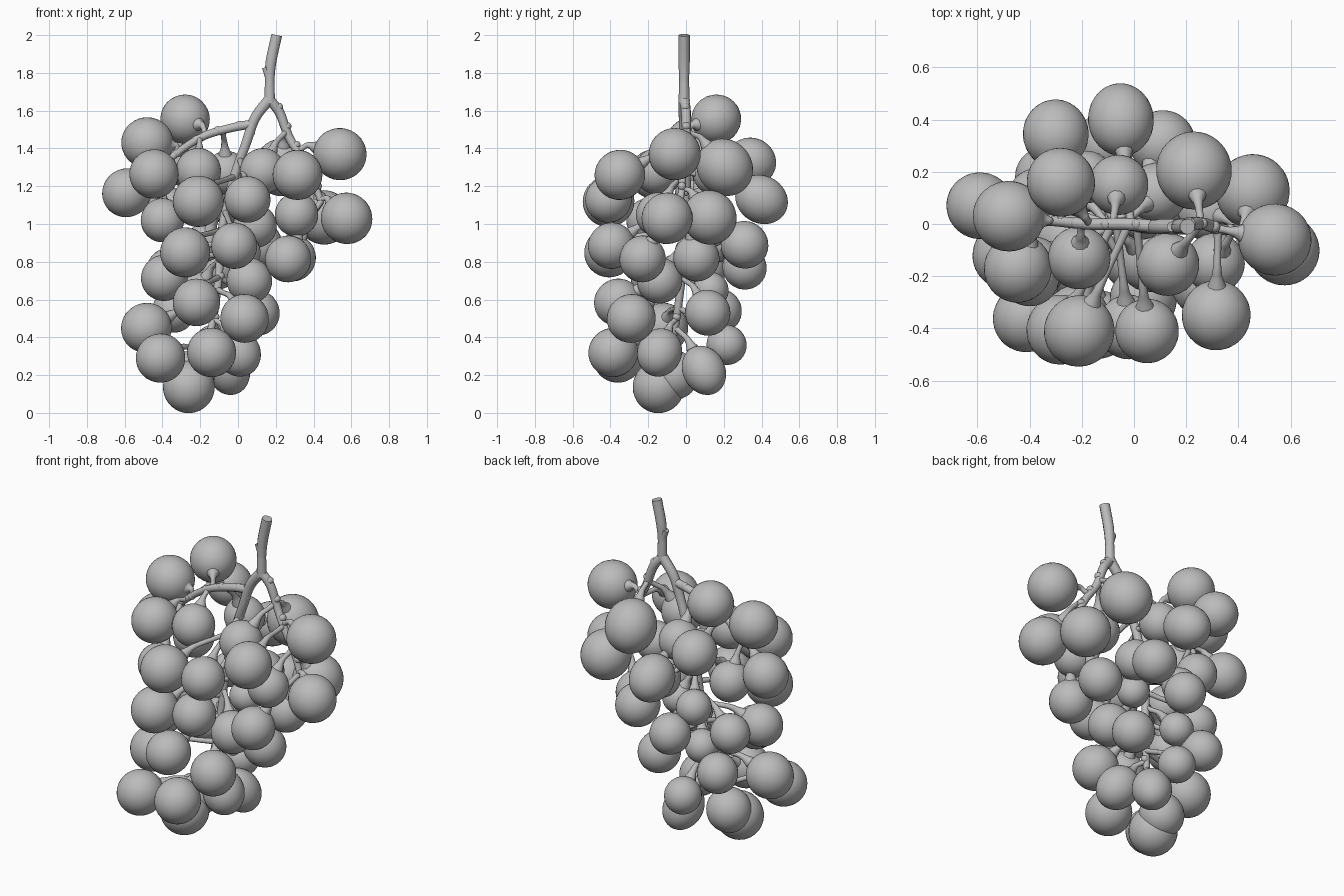
import bpy
import bmesh
from mathutils import Vector

old = bpy.data.objects.get("Cube")
if old:
    bpy.data.objects.remove(old, do_unlink=True)

grey = bpy.data.materials.new("matte grey")
grey.use_nodes = True
colour = (0.5, 0.5, 0.5, 1)
grey.diffuse_color = colour
grey.node_tree.nodes["Principled BSDF"].inputs["Base Color"].default_value = colour


def link(name, data):
    obj = bpy.data.objects.new(name, data)
    bpy.context.collection.objects.link(obj)
    return obj


def smooth_path(points, steps=8):
    """Catmull-Rom samples through the given points."""
    pts = [Vector(p) for p in points]
    pts = [2 * pts[0] - pts[1]] + pts + [2 * pts[-1] - pts[-2]]
    out = []
    for a, b, c, d in zip(pts, pts[1:], pts[2:], pts[3:]):
        for i in range(steps):
            t = i / steps
            out.append(0.5 * (2 * b + (c - a) * t + (2 * a - 5 * b + 4 * c - d) * t ** 2
                              + (3 * b - a - 3 * c + d) * t ** 3))
    return out + [pts[-2]]


def tube(name, path, radii):
    """Capped round tube whose radius is interpolated along the path."""
    curve = bpy.data.curves.new(name, "CURVE")
    curve.dimensions = "3D"
    curve.bevel_depth = 1
    curve.bevel_resolution = 3
    curve.use_fill_caps = True
    spline = curve.splines.new("POLY")
    spline.points.add(len(path) - 1)
    for i, p in enumerate(path):
        k = i / (len(path) - 1) * (len(radii) - 1)
        j = min(int(k), len(radii) - 2)
        spline.points[i].co = (*p, 1)
        spline.points[i].radius = radii[j] + (radii[j + 1] - radii[j]) * (k - j)
    temp = link(name, curve)
    graph = bpy.context.evaluated_depsgraph_get()
    mesh = bpy.data.meshes.new_from_object(temp.evaluated_get(graph))
    bpy.data.objects.remove(temp)
    mesh.materials.clear()
    mesh.materials.append(grey)
    for poly in mesh.polygons:
        poly.use_smooth = len(poly.vertices) < 5
    return link(name, mesh)


# Shared smooth sphere for berries and knuckles
ball = bpy.data.meshes.new("ball")
bm = bmesh.new()
bmesh.ops.create_uvsphere(bm, u_segments=32, v_segments=20, radius=1)
for f in bm.faces:
    f.smooth = True
bm.to_mesh(ball)
bm.free()
ball.materials.append(grey)


def add_ball(name, centre, scale, axis=Vector((0, 0, 1))):
    obj = link(name, ball)
    obj.location = centre
    obj.scale = scale
    obj.rotation_euler = axis.to_track_quat("Z", "Y").to_euler()


# Woody stalk and its three branches
stalk = smooth_path([(.205, -.01, 2), (.175, -.01, 1.86), (.168, -.01, 1.76), (.168, -.01, 1.64)])
centre = smooth_path([(.165, -.01, 1.66), (.09, -.01, 1.56), (.04, -.01, 1.42), (-.02, 0, 1.25),
                      (-.08, 0, 1), (-.1, -.02, .75), (-.13, -.05, .5), (-.18, -.08, .33)])
left_wing = smooth_path([(.08, -.01, 1.53), (-.03, 0, 1.51), (-.17, 0, 1.47),
                         (-.29, .01, 1.4), (-.4, .02, 1.31)])
right_wing = smooth_path([(.165, -.01, 1.66), (.22, 0, 1.59), (.27, 0, 1.46),
                          (.33, -.02, 1.36), (.4, -.02, 1.22), (.44, -.03, 1.12)])
tube("main_stalk", stalk, [.03, .03, .026, .03])
tube("centre_branch", centre, [.03, .027, .024, .022, .018])
tube("left_branch", left_wing, [.025, .022, .018])
tube("right_branch", right_wing, [.028, .023, .018])
tube("stalk_spur", [Vector((.17, -.01, 1.76)), Vector((.145, -.01, 1.83))], [.022, .02])
for path in (centre, left_wing, right_wing):
    for i in range(6, len(path) - 4, 7):
        add_ball("branch_knuckle", path[i] + Vector((.01, 0, .008)), [.022] * 3)

# Berries by branch: x, y, z, radius and, for oval ones, stretch along the stem
left_berries = [
    (-.28, .16, 1.555, .13), (-.48, .03, 1.43, .135), (-.445, -.17, 1.265, .13),
    (-.59, .07, 1.165, .128), (-.21, -.13, 1.28, .12), (-.06, .15, 1.27, .115),
    (-.3, .345, 1.33, .126, 1.06), (-.37, .1, 1.08, .115), (-.4, -.2, 1.02, .115),
]
right_berries = [
    (.54, -.06, 1.37, .138), (.575, -.1, 1.03, .135), (.315, -.35, 1.26, .132),
    (.13, -.155, 1.28, .12), (.31, -.15, 1.05, .115), (.455, .125, 1.035, .142),
    (.23, .205, 1.3, .145, 1.08), (.29, .055, .82, .122), (.265, -.23, .815, .122),
]
upper_berries = [
    (.05, -.41, 1.13, .122), (-.21, -.41, 1.12, .135), (-.05, .4, 1.13, .126, 1.14),
    (.09, .12, .99, .115), (.11, .31, .89, .125), (-.11, .31, .77, .116),
    (-.28, -.405, .85, .132), (-.02, -.395, .885, .122), (.03, .03, .85, .09),
    (-.18, .18, .9, .1),
]
lower_berries = [
    (.06, -.14, .7, .12), (-.39, -.17, .715, .122), (-.37, .1, .76, .112),
    (-.2, .13, .65, .095), (-.22, -.36, .585, .125), (.035, -.29, .5, .128),
    (.1, .115, .53, .12), (-.34, .18, .54, .115), (-.485, -.12, .45, .132),
    (-.41, -.36, .29, .13), (-.14, -.385, .32, .13), (0, -.14, .32, .118, 1.12),
    (-.13, .215, .36, .105),
]
tip_berries = [(-.26, -.145, .138, .137), (-.05, .095, .225, .112, 1.22), (-.25, -.06, .2, .127)]


def add_berry(branch, x, y, z, r, stretch=1.02):
    """Berry on a curved stem that flares where it meets the skin."""
    spot = Vector((x, y, z))
    target = spot + Vector((0, 0, .17))
    root = min(branch[4:], key=lambda p: (p - target).length)
    axis = (root - spot).normalized()
    axis = (axis + Vector((0, 0, .2))).normalized()
    add_ball("berry", spot, (r, r, r * stretch), axis)
    top = spot + axis * r * stretch
    neck = top + axis * min(.07, (root - top).length * .4)
    path = smooth_path([root, (root + neck) / 2, neck, top - axis * .005], 5)
    tube("berry_stem", path, [.017, .015, .014, .015, .02, .035])


for berries, branch in ((left_berries, left_wing), (right_berries, right_wing),
                        (upper_berries, centre), (lower_berries, centre),
                        (tip_berries, centre)):
    for berry in berries:
        add_berry(branch, *berry)
